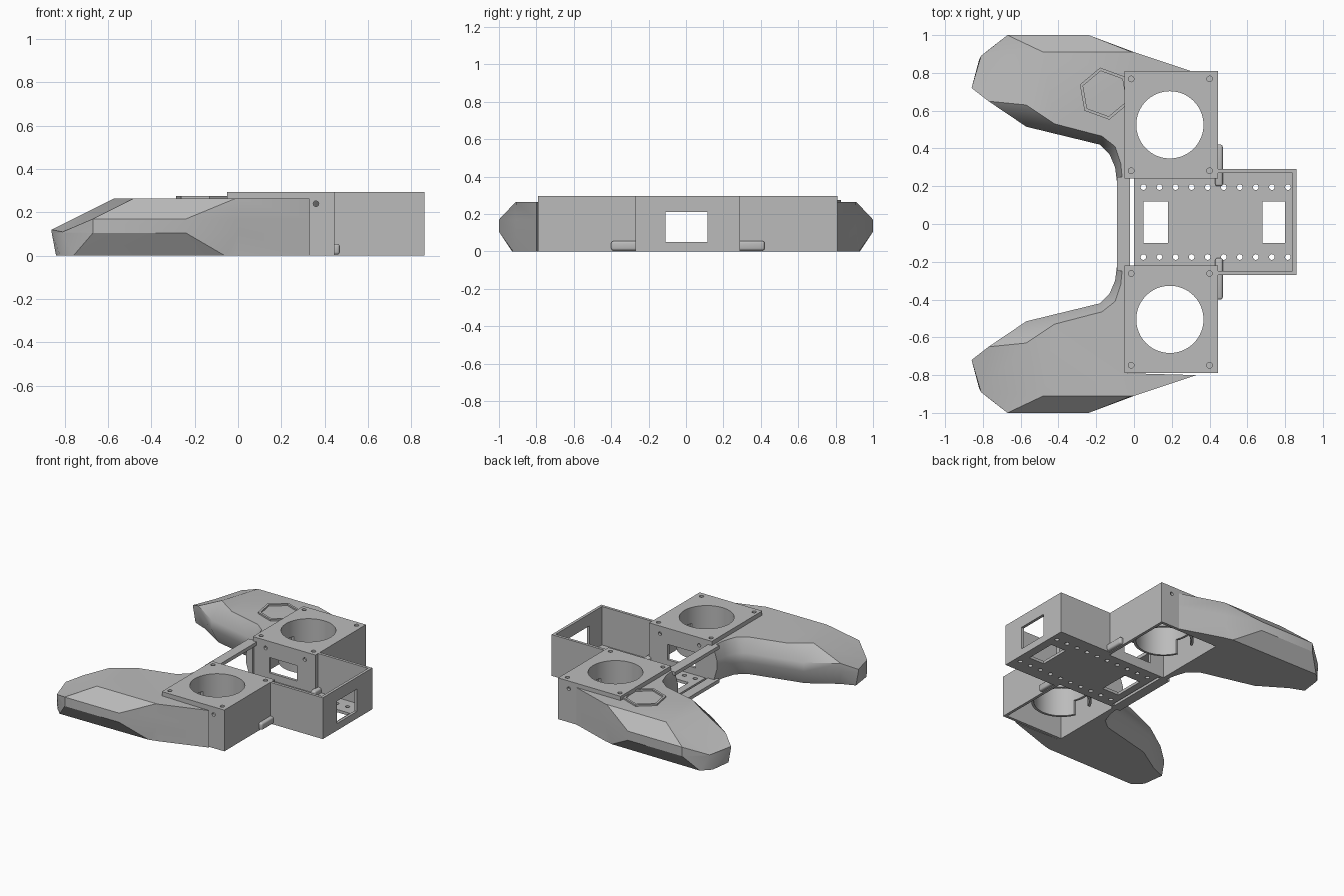
import bpy, bmesh, math
from mathutils import Matrix, Vector

old = bpy.data.objects.get("Cube")
if old:
    bpy.data.objects.remove(old, do_unlink=True)

grey = bpy.data.materials.new("plain grey")
grey.use_nodes = True
GREY = (0.5, 0.5, 0.5, 1)
grey.diffuse_color = GREY
grey.node_tree.nodes["Principled BSDF"].inputs["Base Color"].default_value = GREY
MID = 0.01      # centre line of the housings and tray
TOP = 0.295     # rim height
DECK = 0.265    # handle top


def add_box(bm, x0, x1, y0, y1, z0, z1):
    size = Vector((x1 - x0, y1 - y0, z1 - z0))
    centre = Vector((x0 + x1, y0 + y1, z0 + z1)) / 2
    bmesh.ops.create_cube(bm, size=1, matrix=Matrix.Translation(centre) @ Matrix.Diagonal(size).to_4x4())


def add_cylinder(bm, centre, radius, depth, sides=16, axis="Z", turn=0):
    tilt = Matrix.Rotation(math.pi / 2, 4, "X") if axis == "Y" else Matrix.Rotation(turn, 4, "Z")
    bmesh.ops.create_cone(bm, cap_ends=True, segments=sides, radius1=radius, radius2=radius,
                          depth=depth, matrix=Matrix.Translation(centre) @ tilt)


def finish(bm, name):
    bmesh.ops.recalc_face_normals(bm, faces=bm.faces)
    mesh = bpy.data.meshes.new(name)
    bm.to_mesh(mesh)
    bm.free()
    mesh.materials.append(grey)
    ob = bpy.data.objects.new(name, mesh)
    bpy.context.collection.objects.link(ob)
    return ob


def box(name, *limits):
    bm = bmesh.new()
    add_box(bm, *limits)
    return finish(bm, name)


def apply_modifiers(ob):
    graph = bpy.context.evaluated_depsgraph_get()
    mesh = bpy.data.meshes.new_from_object(ob.evaluated_get(graph))
    ob.modifiers.clear()
    ob.data = mesh


def cut(ob, bm):
    """Subtract the shapes in bm from ob."""
    cutter = finish(bm, "cutter")
    cutter.hide_render = True
    mod = ob.modifiers.new("cut", "BOOLEAN")
    mod.object = cutter
    mod.operation = "DIFFERENCE"
    mod.solver = "EXACT"
    apply_modifiers(ob)
    bpy.data.objects.remove(cutter, do_unlink=True)


def smooth(ob):
    bpy.ops.object.select_all(action="DESELECT")
    ob.select_set(True)
    bpy.context.view_layer.objects.active = ob
    bpy.ops.object.shade_smooth_by_angle(angle=math.radians(30))


# Handle: middle outline with its top and bottom edge, as (x, y) columns
COLUMNS = [  # middle, top, bottom
    ((-.86, .72), (-.86, .72), (-.84, .72)),
    ((-.81, .89), (-.81, .89), (-.82, .87)),
    ((-.67, 1.0), (-.48, .91), (-.76, .93)),
    ((-.24, 1.0), (-.01, .91), (-.06, .925)),
    ((0, .91), (0, .91), (0, .91)),
    ((.33, .80), (.33, .80), (.33, .80)),
    ((-.04, .79), (-.04, .79), (-.04, .79)),
    ((-.04, .22), (-.04, .22), (-.04, .22)),
    ((-.09, .22), (-.06, .22), (-.06, .22)),
    ((-.10, .30), (-.07, .32), (-.07, .32)),
    ((-.13, .37), (-.10, .41), (-.10, .41)),
    ((-.18, .42), (-.17, .465), (-.17, .465)),
    ((-.57, .515), (-.42, .53), (-.55, .56)),
    ((-.57, .515), (-.57, .63), (-.55, .56)),
    ((-.77, .65), (-.77, .65), (-.74, .68)),
]
TIP_HEIGHT = {0: .12, 1: .11, 14: .165}


def handle(name, side):
    bm = bmesh.new()
    rings = [[], [], [], []]
    for i, (mid, top, low) in enumerate(COLUMNS):
        peak = TIP_HEIGHT.get(i, DECK)
        levels = [(low, 0), (mid, min(.105, peak)), (mid, min(.17, peak)), (top, peak)]
        for ring, (p, z) in zip(rings, levels):
            ring.append(bm.verts.new((p[0], side * p[1], z)))
    n = len(COLUMNS)
    for lower, upper in zip(rings, rings[1:]):
        for i in range(n):
            j = (i + 1) % n
            bm.faces.new((lower[i], lower[j], upper[j], upper[i]))
    bm.faces.new(rings[0])
    crown = rings[3]
    bm.faces.new(crown[2:14])                       # flat top
    bm.faces.new(crown[:3] + crown[13:])            # sloping tip
    bmesh.ops.remove_doubles(bm, verts=bm.verts, dist=.0005)
    bmesh.ops.triangulate(bm, faces=[f for f in bm.faces if len(f.verts) > 3])
    smooth(finish(bm, name))


def housing(name, side):
    cy = MID + side * .515
    ob = box(name + "_housing", -.05, .445, cy - .285, cy + .285, 0, TOP)
    # hollow underside
    bm = bmesh.new()
    add_box(bm, -.03, .425, cy - .265, cy + .265, -.1, DECK)
    cut(ob, bm)
    # round opening and blind screw holes in the lid
    bm = bmesh.new()
    add_cylinder(bm, (.19, cy, .28), .178, .2, 64)
    for x in (-.015, .4):
        for dy in (-.243, .243):
            add_cylinder(bm, (x, cy + dy, .295), .015, .04)
    cut(ob, bm)
    # cable window in the inner wall, screw holes in both side walls
    bm = bmesh.new()
    inner = cy - side * .275
    add_box(bm, .08, .3, inner - .04, inner + .04, .07, .18)
    for wall in (-.275, .275):
        for x in (.05, .36):
            add_cylinder(bm, (x, cy + wall, .24), .013, .08, axis="Y")
    cut(ob, bm)
    smooth(ob)
    # round well under the opening, notched on both sides
    bm = bmesh.new()
    add_cylinder(bm, (.19, cy, .175), .195, .2, 64)
    well = finish(bm, name + "_stick_well")
    bm = bmesh.new()
    add_cylinder(bm, (.19, cy, .2), .178, .6, 64)
    cut(well, bm)
    bm = bmesh.new()
    add_box(bm, -.1, .5, cy - .07, cy + .07, 0, .18)
    cut(well, bm)
    smooth(well)
    # rounded latch tab beside the tray
    tab = box(name + "_latch_tab", .43, .47, MID + side * .3 - .11, MID + side * .3 + .11, .005, .055)
    mod = tab.modifiers.new("round", "BEVEL")
    mod.width = .012
    mod.segments = 3
    apply_modifiers(tab)
    smooth(tab)


for label, s in (("back", 1), ("front", -1)):
    handle(label + "_handle", s)
    housing(label, s)


def floor_cutters():
    bm = bmesh.new()
    for x0, x1 in ((.05, .18), (.68, .80)):
        add_box(bm, x0, x1, MID - .11, MID + .11, -.05, .06)
    for i in range(10):
        for dy in (-.185, .185):
            add_cylinder(bm, (.05 + .085 * i, MID + dy, 0), .015, .1)
    return bm


# Open electronics tray with a port in its end wall
tray = box("electronics_tray", .44, .86, MID - .28, MID + .28, 0, TOP)
bm = bmesh.new()
add_box(bm, .3, .84, MID - .26, MID + .26, .02, .5)
cut(tray, bm)
bm = floor_cutters()
add_box(bm, .83, .9, -.11, .115, .05, .21)
cut(tray, bm)

# Floor between the housings
deck = box("centre_floor", 0, .44, MID - .235, MID + .235, 0, .02)
cut(deck, floor_cutters())

# Bridge bars joining the handles
for label, z0, z1 in (("upper", .24, DECK), ("lower", 0, .025)):
    box(label + "_bridge_bar", -.09, -.02, -.25, .25, z0, z1)

# Plain hexagonal trim ring on the back handle
bm = bmesh.new()
add_cylinder(bm, (-.155, .69, .268), .14, .016, 6, turn=math.radians(10))
ring = finish(bm, "hexagon_trim")
bm = bmesh.new()
add_cylinder(bm, (-.155, .69, .268), .122, .1, 6, turn=math.radians(10))
cut(ring, bm)
